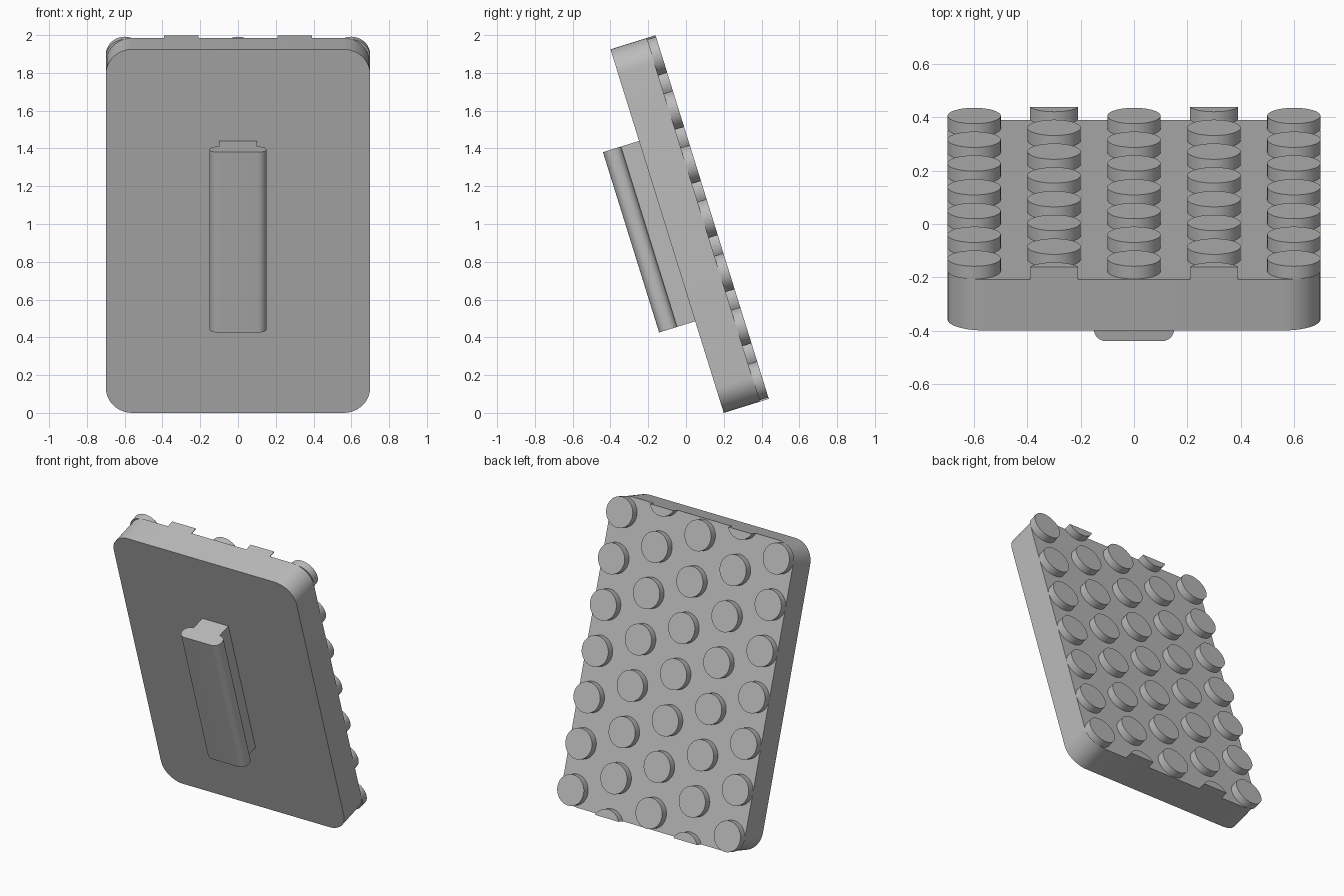
import bpy, bmesh, math
from mathutils import Matrix, Vector

if "Cube" in bpy.data.objects:
    bpy.data.objects.remove(bpy.data.objects["Cube"], do_unlink=True)

HALF_W, HALF_L, THICK = 0.7, 1.008, 0.2
STUD_R, STUD_H, PITCH = 0.1, 0.05, 0.3
TILT = math.radians(17.3)

# Everything is built upright (back towards +y), then leaned by this transform
LEAN = (Matrix.Translation((0, -0.1, HALF_L * math.cos(TILT)))
        @ Matrix.Rotation(TILT, 4, 'X'))

grey = bpy.data.materials.new("light_grey")
grey.use_nodes = True
colour = (0.5, 0.5, 0.5, 1)
grey.diffuse_color = colour
grey.node_tree.nodes["Principled BSDF"].inputs["Base Color"].default_value = colour


def finish(name, bm):
    """Turn a bmesh into a leaned, smooth-shaded grey object."""
    bmesh.ops.recalc_face_normals(bm, faces=bm.faces)
    mesh = bpy.data.meshes.new(name)
    bm.to_mesh(mesh)
    bm.free()
    mesh.materials.append(grey)
    obj = bpy.data.objects.new(name, mesh)
    bpy.context.collection.objects.link(obj)
    obj.matrix_world = LEAN
    bpy.ops.object.select_all(action='DESELECT')
    obj.select_set(True)
    bpy.context.view_layer.objects.active = obj
    bpy.ops.object.shade_smooth_by_angle(angle=math.radians(35))


def rounded_box(name, size, centre, axis=None, radius=0, segments=8):
    """Box whose edges parallel to the given axis are rounded."""
    bm = bmesh.new()
    bmesh.ops.create_cube(bm, size=1, matrix=Matrix.Translation(centre)
                          @ Matrix.Diagonal((*size, 1)))
    if radius:
        edges = [e for e in bm.edges
                 if abs((e.verts[0].co - e.verts[1].co)[axis]) > 1e-4]
        bmesh.ops.bevel(bm, geom=edges, offset=radius, segments=segments,
                        profile=0.5, affect='EDGES')
    finish(name, bm)


def stud(name, x, z):
    """Round stud on the back, trimmed flush with the slab ends."""
    bm = bmesh.new()
    place = (Matrix.Translation((x, THICK + STUD_H / 2, z))
             @ Matrix.Rotation(math.pi / 2, 4, 'X'))
    bmesh.ops.create_cone(bm, cap_ends=True, segments=40, radius1=STUD_R,
                          radius2=STUD_R, depth=STUD_H, matrix=place)
    if abs(z) + STUD_R > HALF_L:
        end = math.copysign(1, z)
        cut = bmesh.ops.bisect_plane(
            bm, geom=bm.verts[:] + bm.edges[:] + bm.faces[:],
            plane_co=Vector((0, 0, end * HALF_L)),
            plane_no=Vector((0, 0, end)), clear_outer=True)
        rim = [g for g in cut["geom_cut"] if isinstance(g, bmesh.types.BMEdge)]
        bmesh.ops.holes_fill(bm, edges=rim)
    finish(name, bm)


# Main slab with rounded corners
rounded_box("slab", (2 * HALF_W, THICK, 2 * HALF_L), (0, THICK / 2, 0), 1, 0.14, 10)

# Front handle: narrow stem and wider rounded grip
rounded_box("handle_stem", (0.2, 0.1, 1), (0, -0.05, 0))
rounded_box("handle_grip", (0.3, 0.1, 1), (0, -0.15, 0), 2, 0.045)

# Staggered studs: odd columns are shifted half a pitch and trimmed at the ends
for col in range(-2, 3):
    count = 8 if col % 2 else 7
    for row in range(count):
        stud(f"stud_{col + 3}_{row + 1}", col * PITCH,
             (row - (count - 1) / 2) * PITCH)
